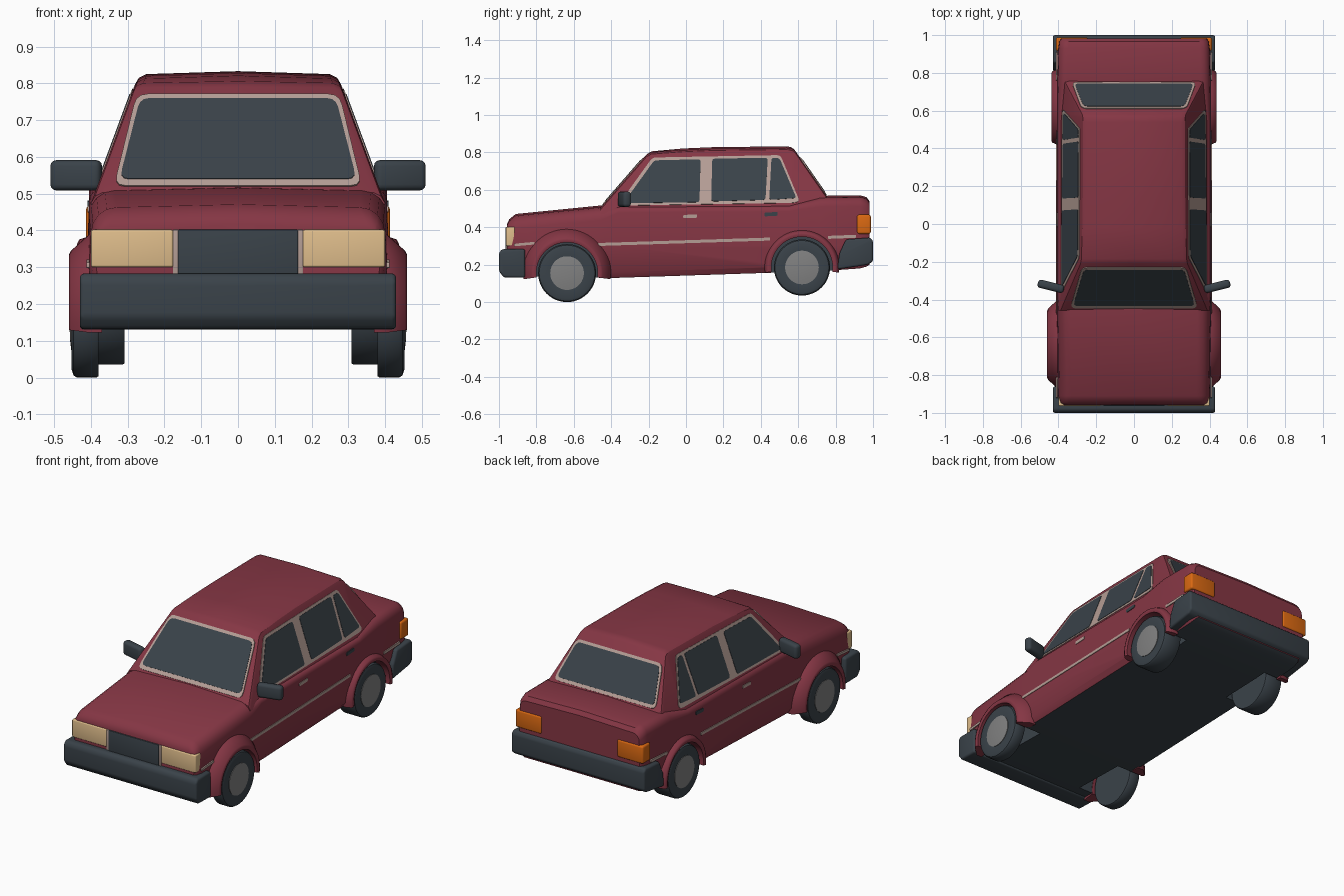
import bpy, bmesh, math
from mathutils import Vector

if "Cube" in bpy.data.objects:
    bpy.data.objects.remove(bpy.data.objects["Cube"])

def material(name, rgb):
    m = bpy.data.materials.new(name)
    m.diffuse_color = (*rgb, 1)
    m.use_nodes = True
    m.node_tree.nodes["Principled BSDF"].inputs["Base Color"].default_value = m.diffuse_color
    return m

RED = material("dark red paint", (0.235, 0.037, 0.058))
DARK = material("charcoal", (0.042, 0.055, 0.067))
TRIM = material("pale trim", (0.46, 0.34, 0.30))
LAMP = material("cream lamp", (0.74, 0.51, 0.26))
ORANGE = material("orange lamp", (0.70, 0.14, 0.006))
GREY = material("hub grey", (0.22, 0.22, 0.22))

def smooth(ob, angle=35):
    bpy.ops.object.select_all(action='DESELECT')
    ob.select_set(True)
    bpy.context.view_layer.objects.active = ob
    bpy.ops.object.shade_smooth_by_angle(angle=math.radians(angle))

def loft(name, rings, mat, bevel=0, angle=35):
    """Skin a list of closed rings and cap both ends."""
    bm = bmesh.new()
    vs = [[bm.verts.new(p) for p in r] for r in rings]
    n = len(vs[0])
    for a, b in zip(vs, vs[1:]):
        for i in range(n):
            j = (i + 1) % n
            bm.faces.new((a[i], a[j], b[j], b[i]))
    bm.faces.new(vs[0][::-1])
    bm.faces.new(vs[-1])
    bmesh.ops.recalc_face_normals(bm, faces=bm.faces)
    if bevel:
        bmesh.ops.bevel(bm, geom=bm.edges[:], offset=bevel, segments=3,
                        profile=0.5, affect='EDGES', clamp_overlap=True)
    me = bpy.data.meshes.new(name)
    bm.to_mesh(me)
    bm.free()
    me.materials.append(mat)
    ob = bpy.data.objects.new(name, me)
    bpy.context.collection.objects.link(ob)
    smooth(ob, angle)
    return ob

def box(name, x, y, z, mat, bevel=0.006):
    rect = [(x[0], y[0]), (x[1], y[0]), (x[1], y[1]), (x[0], y[1])]
    return loft(name, [[(a, b, h) for a, b in rect] for h in z], mat, bevel)

def rounded(pts, r):
    out = []
    for i, p in enumerate(pts):
        p, a, b = Vector(p), Vector(pts[i - 1]), Vector(pts[(i + 1) % len(pts)])
        s = p + (a - p).normalized() * min(r, (a - p).length * 0.45)
        e = p + (b - p).normalized() * min(r, (b - p).length * 0.45)
        for t in (0, 0.33, 0.67, 1):
            out.append(s * (1 - t) ** 2 + p * 2 * t * (1 - t) + e * t * t)
    return out

def plate(name, pts, surf, top, mat, r=0.02):
    """Thin plate lying on a surface function surf(u, v, height)."""
    pts = rounded(pts, r)
    return loft(name, [[surf(u, v, d) for u, v in pts] for d in (-0.003, top)], mat)

# Lower body: lofted along its length
def body_ring(y, w, zb, zt, s):
    half = [(w - 0.03, zb), (w - 0.01, zb + 0.03), (w, 0.30)]
    for k in range(5):
        a = math.pi / 8 * k
        half.append((w - 0.005 - s + s * math.cos(a), zt - s + s * math.sin(a)))
    pts = half + [(0, zt + 0.008)] + [(-x, z) for x, z in reversed(half)]
    return [(x, y, z) for x, z in pts]

body = loft("body", [body_ring(*s) for s in (
    (-0.957, 0.385, 0.16, 0.41, 0.03), (-0.945, 0.397, 0.15, 0.435, 0.05),
    (-0.91, 0.405, 0.14, 0.463, 0.07), (-0.46, 0.41, 0.13, 0.508, 0.07),
    (-0.36, 0.41, 0.13, 0.51, 0.03), (0.55, 0.41, 0.16, 0.515, 0.03),
    (0.72, 0.41, 0.165, 0.56, 0.05), (0.93, 0.405, 0.18, 0.563, 0.05),
    (0.965, 0.40, 0.19, 0.553, 0.05), (0.982, 0.39, 0.20, 0.53, 0.04))], RED)

def circle(x, y, z, r, n=48):
    return [(x, y + r * math.cos(2 * math.pi * i / n), z + r * math.sin(2 * math.pi * i / n))
            for i in range(n)]

# axle y, axle z, tyre radius, inner x, outer x, flare x, flare radius
AXLES = {"front": (-0.636, 0.155, 0.155, 0.379, 0.452, 0.460, 0.235),
         "rear": (0.62, 0.185, 0.150, 0.308, 0.425, 0.438, 0.20)}

for end, (y, z, r, x0, x1, xf, rf) in AXLES.items():
    for sx, side in ((1, "right"), (-1, "left")):
        tag = f"{end}_{side}"
        # Wheel arch cut
        cut = loft("arch_cutter", [circle(sx * x, y, z, 0.166) for x in (0.28, 0.6)], DARK)
        cut.hide_render = True
        mod = body.modifiers.new("arch", 'BOOLEAN')
        mod.operation, mod.object, mod.solver = 'DIFFERENCE', cut, 'EXACT'
        bpy.context.view_layer.objects.active = body
        bpy.ops.object.modifier_apply(modifier="arch")
        bpy.data.objects.remove(cut)
        # Flare around the arch
        prof = [(0.164, 0.37), (0.164, xf - 0.006), (0.178, xf), (0.19, xf - 0.006),
                (rf, 0.404), (rf, 0.37)]
        rings = []
        for i in range(33):
            a = math.radians(-8 + 196 * i / 32)
            rings.append([(sx * x, y + q * math.cos(a), z + q * math.sin(a)) for q, x in prof])
        loft(f"{tag}_flare", rings, RED, angle=50)
        # Tyre and hub
        loft(f"{tag}_tyre", [circle(sx * x, y, z, q) for q, x in (
            (r - 0.004, x0), (r, x0 + 0.006), (r, x1 - 0.014), (r - 0.006, x1 - 0.005),
            (r - 0.02, x1), (0.095, x1 - 0.003))], DARK)
        loft(f"{tag}_hub", [circle(sx * x, y, z, q) for q, x in (
            (0.09, x1 - 0.01), (0.09, x1), (0.06, x1 + 0.004), (0.02, x1 + 0.006))], GREY)

# Dark underside and wheel wells
body.data.materials.clear()
body.data.materials.append(RED)
body.data.materials.append(DARK)
for f in body.data.polygons:
    pts = [body.data.vertices[i].co for i in f.vertices]
    well = any(all(math.hypot(p.y - a[0], p.z - a[1]) < 0.168 for p in pts)
               for a in AXLES.values())
    f.material_index = 1 if well or f.normal.z < -0.7 else 0
smooth(body)

# Cabin: sloping sides, raked screens, slightly crowned roof
def side_x(z):
    return 0.39 - 0.37 * (z - 0.5)

def cabin_ring(y, zt, crown):
    half = [(side_x(0.47), 0.47), (side_x(zt - 0.03), zt - 0.03),
            (side_x(zt - 0.012) - 0.004, zt - 0.012), (side_x(zt) - 0.02, zt - 0.002)]
    pts = half + [(0, zt + crown)] + [(-x, z) for x, z in reversed(half)]
    return [(x, y, z) for x, z in pts]

loft("cabin", [cabin_ring(*s) for s in (
    (-0.4577, 0.505, 0), (-0.21, 0.79, 0), (-0.185, 0.803, 0.003), (-0.02, 0.815, 0.006),
    (0.14, 0.822, 0.006), (0.54, 0.827, 0.006), (0.565, 0.823, 0.004), (0.58, 0.815, 0),
    (0.7965, 0.505, 0))], RED, angle=30)

# Front and rear screens
def windscreen(x, z, d):
    return (x, -0.462 + (z - 0.5) * 0.869 - 0.755 * d, z + 0.656 * d)

def rear_screen(x, z, d):
    return (x, 0.80 - (z - 0.5) * 0.698 + 0.82 * d, z + 0.572 * d)

def trapezoid(wb, zb, wt, zt):
    return [(-wb, zb), (wb, zb), (wt, zt), (-wt, zt)]

plate("windscreen_trim", trapezoid(0.337, 0.52, 0.276, 0.769), windscreen, 0.004, TRIM, 0.03)
plate("windscreen_glass", trapezoid(0.322, 0.537, 0.266, 0.756), windscreen, 0.006, DARK, 0.025)
plate("rear_screen_trim", trapezoid(0.33, 0.572, 0.278, 0.772), rear_screen, 0.004, TRIM, 0.03)
plate("rear_screen_glass", trapezoid(0.315, 0.587, 0.267, 0.759), rear_screen, 0.006, DARK, 0.025)

SIDE_TRIM = [(-0.365, 0.515), (-0.18, 0.772), (0.505, 0.785), (0.607, 0.54), (0.58, 0.53)]
SIDE_GLASS = {
    "front_window": [(-0.335, 0.527), (0.072, 0.533), (0.078, 0.762), (-0.17, 0.756)],
    "rear_window": [(0.135, 0.537), (0.425, 0.545), (0.437, 0.77), (0.14, 0.765)],
    "quarter_window": [(0.445, 0.545), (0.59, 0.555), (0.50, 0.768), (0.457, 0.77)]}

def strip(y0, y1, z0, z1, h):
    return [(y0, z0 - h), (y1, z1 - h), (y1, z1 + h), (y0, z0 + h)]

for sx, side in ((1, "right"), (-1, "left")):
    def glass_side(y, z, d):
        return (sx * (side_x(z) + 0.938 * d), y, z + 0.347 * d)

    def door_side(y, z, d):
        return (sx * (0.407 + d), y, z)

    # Side windows
    plate(f"{side}_window_trim", SIDE_TRIM, glass_side, 0.003, TRIM)
    for nm, pts in SIDE_GLASS.items():
        plate(f"{side}_{nm}", pts, glass_side, 0.005, DARK, 0.015)
    # Rubbing strips and door handles
    plate(f"{side}_door_strip", strip(-0.47, 0.45, 0.308, 0.337, 0.008), door_side, 0.006, TRIM, 0.004)
    plate(f"{side}_nose_strip", strip(-0.92, -0.81, 0.305, 0.315, 0.007), door_side, 0.005, TRIM, 0.004)
    plate(f"{side}_tail_strip", strip(0.76, 0.91, 0.346, 0.352, 0.008), door_side, 0.005, TRIM, 0.004)
    plate(f"{side}_front_handle", strip(-0.015, 0.06, 0.457, 0.46, 0.009), door_side, 0.002, TRIM, 0.006)
    plate(f"{side}_rear_handle", strip(0.42, 0.49, 0.468, 0.472, 0.01), door_side, 0.002, DARK, 0.006)
    # Lamps and grille edging
    box(f"{side}_headlamp", sorted((sx * 0.176, sx * 0.400)), (-0.963, -0.915), (0.30, 0.402), LAMP)
    box(f"{side}_grille_edge", sorted((sx * 0.16, sx * 0.177)), (-0.962, -0.94), (0.28, 0.402), TRIM, 0.002)
    box(f"{side}_tail_lamp", sorted((sx * 0.245, sx * 0.413)), (0.915, 0.988), (0.365, 0.467), ORANGE, 0.01)
    # Door mirror
    mirror = box(f"{side}_mirror", (-0.071, 0.071), (-0.022, 0.022), (-0.041, 0.041), DARK, 0.016)
    mirror.location = (sx * 0.44, -0.33, 0.55)
    mirror.rotation_euler.z = sx * math.radians(14)

box("grille", (-0.163, 0.163), (-0.964, -0.935), (0.27, 0.402), DARK, 0.003)

# Bumpers: side profiles drawn across the width
FRONT = [(-0.985, 0.283), (-0.86, 0.283), (-0.86, 0.13), (-0.975, 0.132), (-1, 0.165), (-1, 0.262)]
REAR = [(0.855, 0.335), (0.985, 0.345), (1, 0.328), (1, 0.22), (0.975, 0.20), (0.81, 0.175), (0.82, 0.26)]
for nm, prof in (("front_bumper", FRONT), ("rear_bumper", REAR)):
    loft(nm, [[(x, y, z) for y, z in prof] for x in (-0.43, 0.43)], DARK, 0.012)
